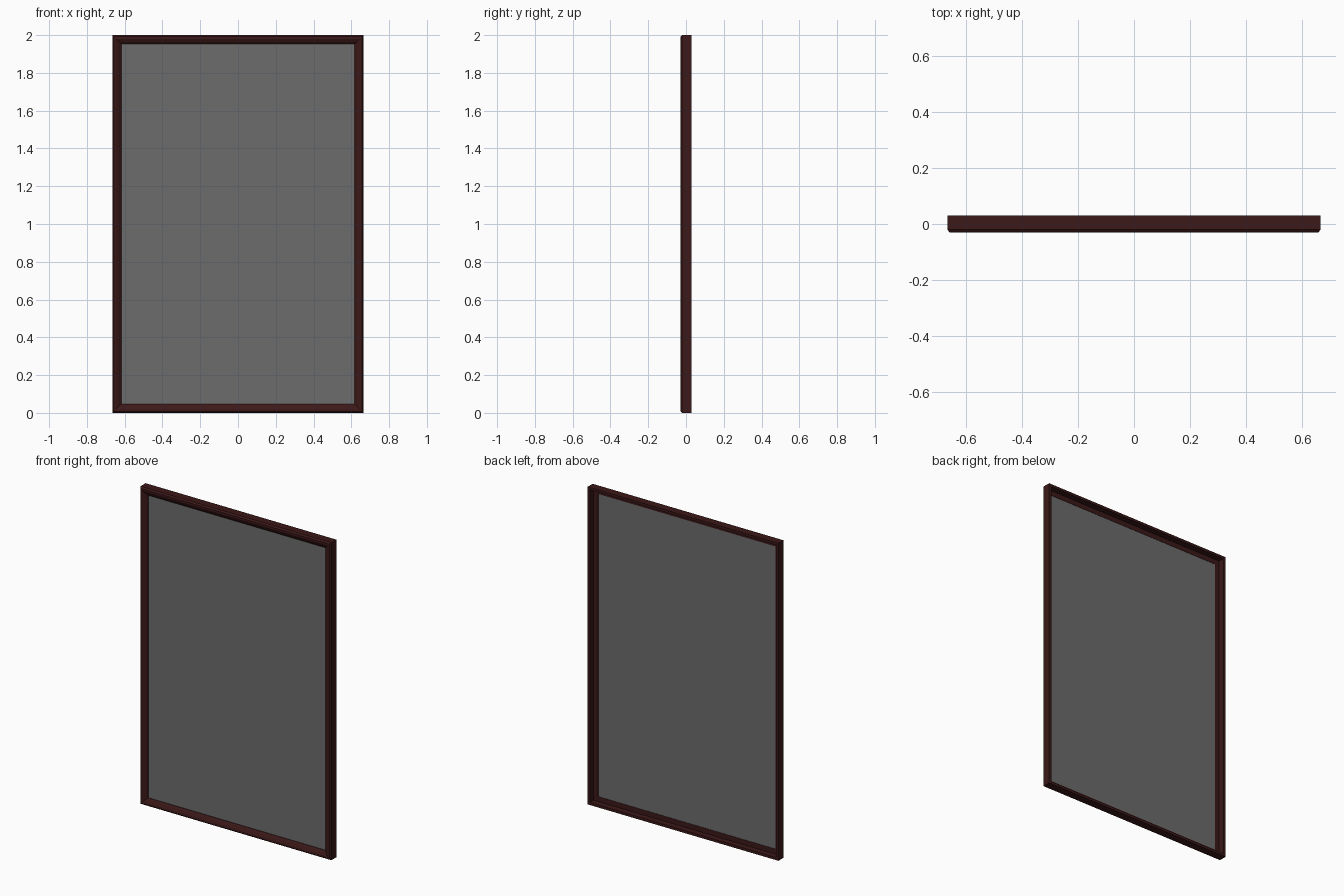
import bpy, bmesh

if "Cube" in bpy.data.objects:
    bpy.data.objects.remove(bpy.data.objects["Cube"])


def material(name, color):
    m = bpy.data.materials.new(name)
    m.diffuse_color = color
    m.use_nodes = True
    m.node_tree.nodes["Principled BSDF"].inputs["Base Color"].default_value = m.diffuse_color
    return m


def mesh_object(name, bm, mat):
    bmesh.ops.recalc_face_normals(bm, faces=bm.faces)
    me = bpy.data.meshes.new(name)
    bm.to_mesh(me)
    bm.free()
    me.materials.append(mat)
    ob = bpy.data.objects.new(name, me)
    bpy.context.collection.objects.link(ob)
    return ob


HALF_W, HALF_H = 0.665, 1.0
CORNERS = [(-1, -1), (1, -1), (1, 1), (-1, 1)]
PANE_Y = -0.010


def ring(bm, inset, y):
    # rectangle of vertices inset from the outer edge
    return [bm.verts.new((sx * (HALF_W - inset), y, 1 + sz * (HALF_H - inset)))
            for sx, sz in CORNERS]


# mitred frame: moulding profile (inset, depth) carried round the rectangle
profile = [(0.0, 0.03), (0.0, -0.02), (0.008, -0.03), (0.020, -0.03),
           (0.036, -0.022), (0.047, -0.013), (0.047, -0.008),
           (0.016, -0.008), (0.016, 0.03)]
bm = bmesh.new()
rings = [ring(bm, i, y) for i, y in profile]
for a, b in zip(rings, rings[1:] + rings[:1]):
    for k in range(4):
        n = (k + 1) % 4
        bm.faces.new((a[k], a[n], b[n], b[k]))
mesh_object("frame", bm, material("dark_wood", (0.045, 0.009, 0.009, 1)))

# translucent glass sheet held in the frame
bm = bmesh.new()
bm.faces.new(ring(bm, 0.046, PANE_Y))
mesh_object("glass_pane", bm, material("glass", (0.15, 0.15, 0.15, 0.73)))
